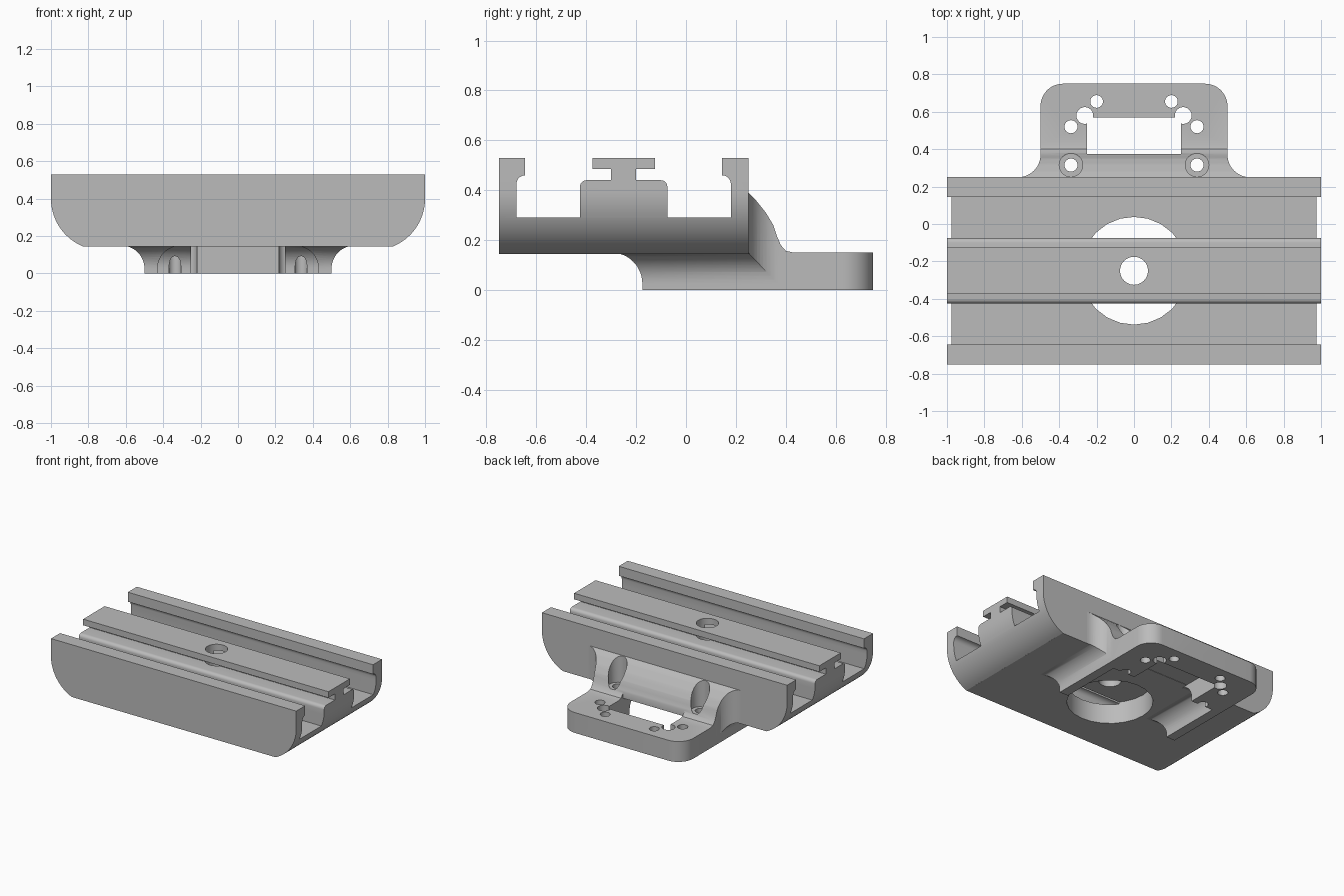
import bpy, bmesh
from math import cos, sin, radians

if "Cube" in bpy.data.objects:
    bpy.data.objects.remove(bpy.data.objects["Cube"], do_unlink=True)

grey = bpy.data.materials.new("plain_grey")
grey.use_nodes = True
GREY = (0.5, 0.5, 0.5, 1)
grey.diffuse_color = GREY
grey.node_tree.nodes["Principled BSDF"].inputs["Base Color"].default_value = GREY


def arc(cx, cy, r, start, end, n=12):
    angles = [radians(start + (end - start) * i / n) for i in range(n + 1)]
    return [(cx + r * cos(a), cy + r * sin(a)) for a in angles]


def mirrored(points):
    return points + [(-a, b) for a, b in reversed(points)]


def prism(name, points, axis, lo, hi):
    """Extrude a closed outline along one axis."""
    place = {"x": lambda a, b, t: (t, a, b),
             "y": lambda a, b, t: (a, t, b),
             "z": lambda a, b, t: (a, b, t)}[axis]
    bm = bmesh.new()
    low = [bm.verts.new(place(a, b, lo)) for a, b in points]
    high = [bm.verts.new(place(a, b, hi)) for a, b in points]
    bm.faces.new(low)
    bm.faces.new(high)
    for i in range(len(points)):
        j = (i + 1) % len(points)
        bm.faces.new((low[i], low[j], high[j], high[i]))
    bmesh.ops.recalc_face_normals(bm, faces=bm.faces)
    mesh = bpy.data.meshes.new(name)
    bm.to_mesh(mesh)
    bm.free()
    mesh.materials.append(grey)
    obj = bpy.data.objects.new(name, mesh)
    bpy.context.collection.objects.link(obj)
    return obj


def box(x, y0, y1, z0, z1):
    return prism("cutter", mirrored([(x, z0), (x, z1)]), "y", y0, y1)


def cylinder(x, y, r, z0, z1, n=24):
    return prism("cutter", arc(x, y, r, 0, 360, n)[:-1], "z", z0, z1)


def combine(obj, tool, operation="DIFFERENCE"):
    """Apply a boolean and discard the helper."""
    tool.hide_render = True
    mod = obj.modifiers.new("cut", "BOOLEAN")
    mod.object, mod.operation, mod.solver = tool, operation, "EXACT"
    bpy.context.view_layer.objects.active = obj
    bpy.ops.object.modifier_apply(modifier=mod.name)
    bpy.data.objects.remove(tool, do_unlink=True)


def smooth(obj):
    bpy.ops.object.select_all(action="DESELECT")
    obj.select_set(True)
    bpy.context.view_layer.objects.active = obj
    bpy.ops.object.shade_smooth_by_angle(angle=radians(30))


# Rail body: half of the channel section, mirrored about its centre line
MID = -0.25
half = [(0.5, 0.145), (0.5, 0.53), (0.395, 0.53), (0.395, 0.46)]
half += arc(0.395, 0.425, 0.035, 90, 0, 5)
half += [(0.43, 0.29), (0.175, 0.29)]
half += arc(0.15, 0.415, 0.025, 0, 90, 5)
half += [(0.05, 0.44), (0.05, 0.485), (0.125, 0.485), (0.125, 0.53)]
rail = prism("rail_body", [(a + MID, b) for a, b in mirrored(half)], "x", -1.2, 1.2)

# Rounded lower ends of the rail
ends = arc(0.724, 0.4, 0.276, -67.4, 0, 14) + [(1, 0.7)]
ends = [(0.78, 0.1), (0.83, 0.1)] + ends
combine(rail, prism("end_shape", mirrored(ends), "y", -1, 1), "INTERSECT")

# Large bore underneath and small hole through the centre rib
combine(rail, cylinder(0, MID, 0.288, -0.1, 0.305))
combine(rail, cylinder(0, MID, 0.075, 0.2, 0.8))

# Bracket: side outline with front fillet and rear ramp
side = [(0.75, 0), (0.75, 0.15), (0.43, 0.15), (0.4, 0.157), (0.38, 0.18),
        (0.365, 0.215), (0.35, 0.26), (0.32, 0.31), (0.28, 0.36), (0.25, 0.39),
        (0.245, 0.39), (0.245, 0.15)]
side += arc(-0.3, 0.025, 0.125, 90, 0) + [(-0.175, 0)]
bracket = prism("mounting_bracket", side, "x", -0.9, 0.9)

# Bracket plan: flared at the rail, rounded at the back
plan = [(0.62, -0.5)] + arc(0.62, 0.37, 0.12, 270, 180) + arc(0.38, 0.63, 0.12, 0, 90)
combine(bracket, prism("plan_shape", mirrored(plan), "z", -0.2, 0.8), "INTERSECT")

# Bracket front section: legs flare outward to meet the rail
section = [(0.5, -0.1)] + arc(0.625, 0.025, 0.125, 180, 90) + [(0.625, 0.6)]
combine(bracket, prism("leg_shape", mirrored(section), "y", -0.8, 1.2), "INTERSECT")

# Underside pocket with rounded walls, open at the front
pocket_section = [(0.43, -0.05)] + arc(0.31, 0.027, 0.12, 0, 90)
pocket = prism("pocket", mirrored(pocket_section), "y", -0.6, 0.7)
pocket_side = [(-0.5, -0.1), (0.3, -0.1)] + arc(0.18, 0.027, 0.12, 0, 90) + [(-0.5, 0.147)]
combine(pocket, prism("pocket_end", pocket_side, "x", -0.8, 0.8), "INTERSECT")
combine(bracket, pocket)

# Central slot and rectangular window
combine(bracket, box(0.25, -0.6, 0.57, -0.06, 0.1472))
combine(bracket, box(0.25, 0.375, 0.57, -0.1, 0.6))
combine(bracket, cylinder(0, MID, 0.288, -0.1, 0.305))

# Counterbored screw holes and small fixing holes on both sides
for s in (-1, 1):
    combine(bracket, cylinder(s * 0.337, 0.315, 0.063, 0.19, 0.7))
    for x, y, r in ((0.337, 0.315, 0.035), (0.2, 0.655, 0.034),
                    (0.263, 0.58, 0.045), (0.337, 0.52, 0.035)):
        combine(bracket, cylinder(s * x, y, r, -0.1, 0.7))

smooth(rail)
smooth(bracket)
